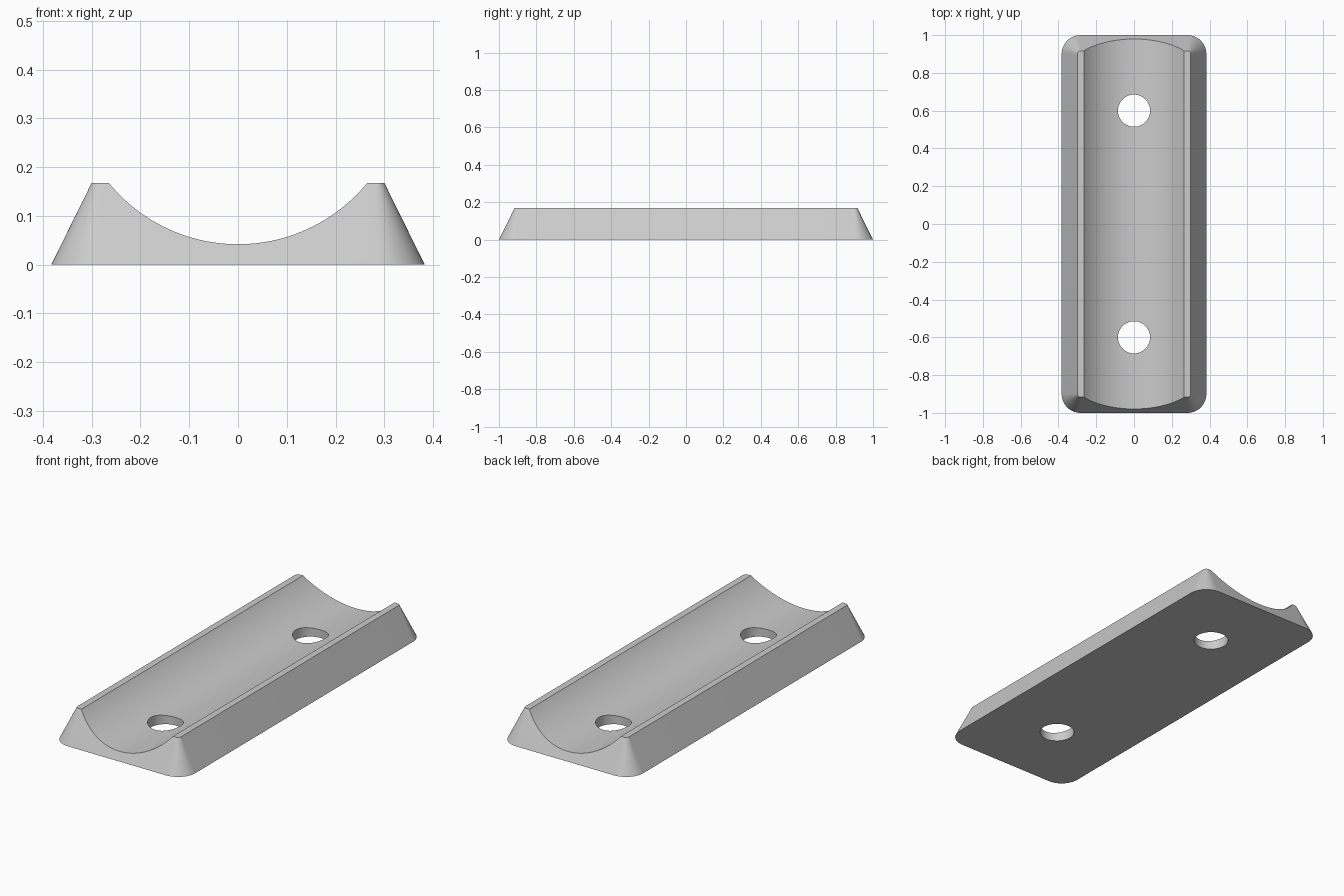
import bpy, bmesh
from math import cos, sin, pi, radians
from mathutils import Matrix

cube = bpy.data.objects.get("Cube")
if cube:
    bpy.data.objects.remove(cube, do_unlink=True)

HEIGHT = 0.168
GROOVE_RADIUS = 0.342
GROOVE_FLOOR = 0.042
HOLE_RADIUS = 0.085
HOLE_Y = 0.6

grey = bpy.data.materials.new("plain grey")
grey.use_nodes = True
grey.diffuse_color = (0.6, 0.6, 0.6, 1)
grey.node_tree.nodes["Principled BSDF"].inputs["Base Color"].default_value = (0.6, 0.6, 0.6, 1)


def make_object(name, bm):
    bmesh.ops.recalc_face_normals(bm, faces=bm.faces)
    mesh = bpy.data.meshes.new(name)
    bm.to_mesh(mesh)
    bm.free()
    mesh.materials.append(grey)
    obj = bpy.data.objects.new(name, mesh)
    bpy.context.collection.objects.link(obj)
    return obj


def rounded_ring(bm, half_x, half_y, radius, z, steps=14):
    """Vertices of a rounded rectangle, counter-clockwise."""
    ring = []
    for corner, (sx, sy) in enumerate([(1, 1), (-1, 1), (-1, -1), (1, -1)]):
        for i in range(steps + 1):
            a = (corner + i / steps) * pi / 2
            ring.append(bm.verts.new((sx * (half_x - radius) + radius * cos(a),
                                      sy * (half_y - radius) + radius * sin(a), z)))
    return ring


def cylinder_cutter(name, radius, length, matrix, segments):
    bm = bmesh.new()
    bmesh.ops.create_cone(bm, cap_ends=True, segments=segments, radius1=radius,
                          radius2=radius, depth=length, matrix=matrix)
    obj = make_object(name, bm)
    obj.hide_render = True
    return obj


# Tapered block with conical corners
bm = bmesh.new()
bottom = rounded_ring(bm, 0.383, 1.0, 0.1, 0)
top = rounded_ring(bm, 0.3, 0.917, 0.017, HEIGHT)
bm.faces.new(bottom)
bm.faces.new(top)
for i in range(len(bottom)):
    j = (i + 1) % len(bottom)
    bm.faces.new((bottom[i], bottom[j], top[j], top[i]))
cradle = make_object("cradle_block", bm)

# Lengthwise round groove and two through holes
cutters = [cylinder_cutter(
    "groove_cutter", GROOVE_RADIUS, 3,
    Matrix.Translation((0, 0, GROOVE_FLOOR + GROOVE_RADIUS)) @ Matrix.Rotation(radians(90), 4, 'X'), 160)]
for side, y in (("front", -HOLE_Y), ("back", HOLE_Y)):
    cutters.append(cylinder_cutter(side + "_hole_cutter", HOLE_RADIUS, 1,
                                   Matrix.Translation((0, y, 0)), 64))
for cutter in cutters:
    mod = cradle.modifiers.new(cutter.name, 'BOOLEAN')
    mod.operation = 'DIFFERENCE'
    mod.solver = 'EXACT'
    mod.object = cutter

# Bake the cuts and drop the helpers
bpy.context.view_layer.update()
cut_mesh = bpy.data.meshes.new_from_object(
    cradle.evaluated_get(bpy.context.evaluated_depsgraph_get()))
cradle.modifiers.clear()
cradle.data = cut_mesh
for cutter in cutters:
    bpy.data.objects.remove(cutter, do_unlink=True)

# Smooth curved walls, crisp rims
for obj in bpy.context.selected_objects:
    obj.select_set(False)
cradle.select_set(True)
bpy.context.view_layer.objects.active = cradle
bpy.ops.object.shade_smooth_by_angle(angle=radians(25))
